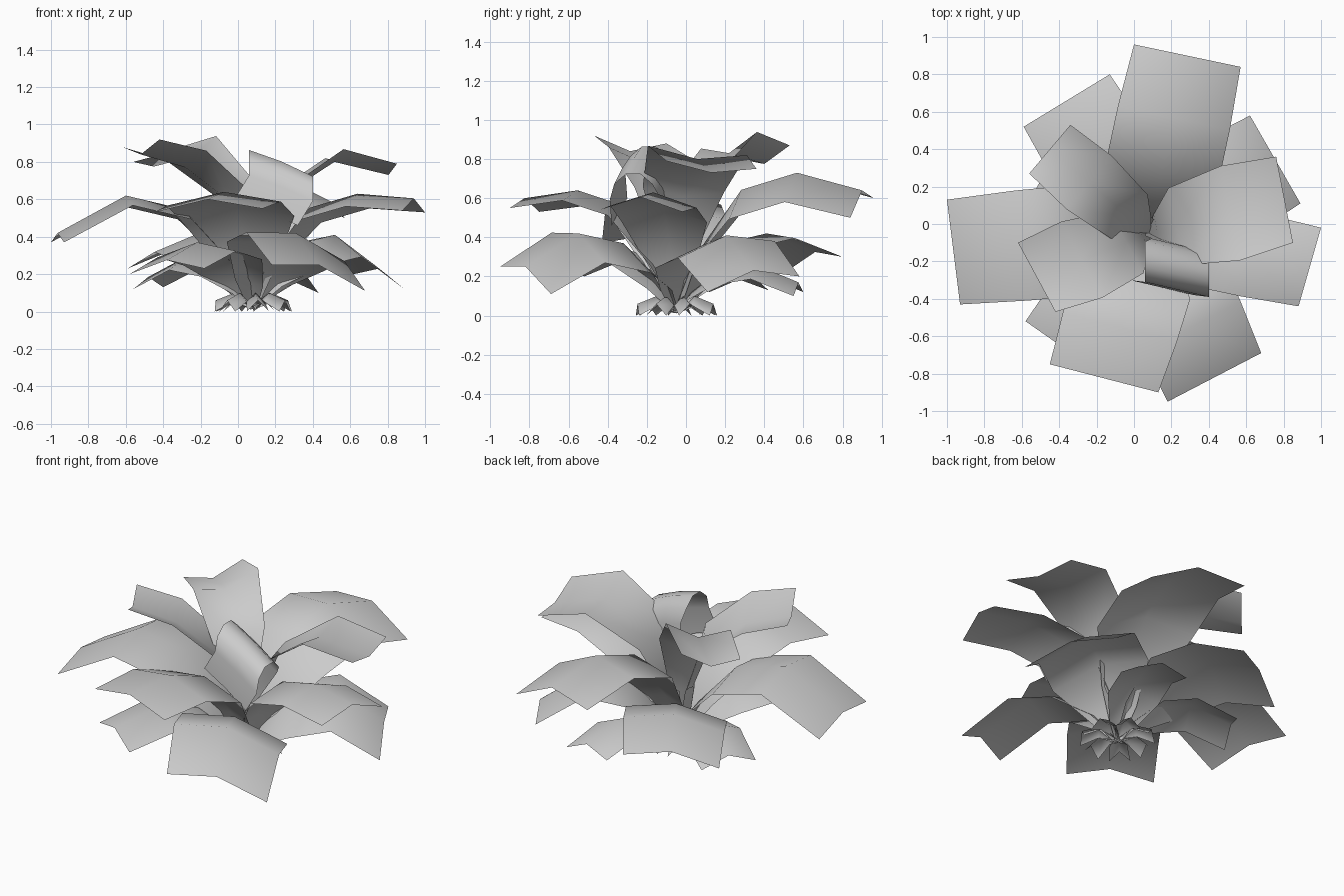
import bpy
from math import sin, cos, pi, tau
from mathutils import Vector

default_cube = bpy.data.objects.get("Cube")
if default_cube:
    bpy.data.objects.remove(default_cube)

GREY = (0.6, 0.6, 0.6, 1)
leaf_grey = bpy.data.materials.new("leaf_grey")
leaf_grey.use_nodes = True
leaf_grey.diffuse_color = GREY
leaf_grey.node_tree.nodes["Principled BSDF"].inputs["Base Color"].default_value = GREY

CENTRE = Vector((0.08, -0.05, 0))
UP = Vector((0, 0, 1))


def strip(name, midrib, half, widths, arch):
    """Smooth card along a midrib, with both edges dropped by the arch."""
    verts, faces = [], []
    for middle, width in zip(midrib, widths):
        side = half * width
        side.z *= width
        drop = UP * arch * width
        verts += [middle - side - drop, middle, middle + side - drop]
    for row in range(len(midrib) - 1):
        for k in (3 * row, 3 * row + 1):
            faces.append((k, k + 1, k + 4, k + 3))
    mesh = bpy.data.meshes.new(name)
    mesh.from_pydata(verts, [], faces)
    mesh.materials.append(leaf_grey)
    mesh.shade_smooth()
    bpy.context.collection.objects.link(bpy.data.objects.new(name, mesh))


# Leaf shapes: reach along the leaf, share of the peak height, share of the tip width
STEEP = ((0, 0.05, 0.1), (0.06, 0.4, 0.4), (0.2, 0.76, 0.9), (0.6, 1, 1.1))
SPREADING = ((0, 0.06, 0.1), (0.12, 0.45, 0.55), (0.35, 0.88, 1.05), (0.65, 1, 1.05))


def leaf(name, shape, peak, arch, corner_a, corner_b):
    """Leaf that rises to its peak height and ends in two corners."""
    corner_a, corner_b = Vector(corner_a), Vector(corner_b)
    tip = (corner_a + corner_b) / 2 + UP * arch
    midrib, widths = [], []
    for reach, height, width in shape:
        middle = CENTRE.lerp(tip, reach)
        middle.z = height * peak
        midrib.append(middle)
        widths.append(width)
    strip(name, midrib + [tip], (corner_b - corner_a) / 2, widths + [1], arch)


# Upper leaves: steep and cupped
leaf("upper_leaf_left", STEEP, 0.8, -0.04, (0.85, -0.1, 0.79), (0.76, 0.36, 0.75))
leaf("upper_leaf_right", STEEP, 0.77, -0.06, (-0.62, -0.1, 0.88), (-0.42, -0.47, 0.92))
leaf("upper_leaf_back", STEEP, 0.83, -0.06, (-0.34, 0.53, 0.87), (-0.56, 0.27, 0.8))

# Middle leaves: wide and spreading
leaf("middle_leaf_back", SPREADING, 0.73, 0.09, (0, 0.96, 0.6), (0.57, 0.84, 0.5))
leaf("middle_leaf_left", SPREADING, 0.63, 0.07, (1, -0.02, 0.53), (0.88, -0.44, 0.54))
leaf("middle_leaf_front", SPREADING, 0.64, 0.06, (0.13, -0.9, 0.55), (-0.45, -0.75, 0.53))
leaf("middle_leaf_right", SPREADING, 0.62, 0.05, (-0.93, -0.43, 0.37), (-1, 0.13, 0.37))

# Lower leaves: drooping toward the tips
leaf("lower_leaf_front", SPREADING, 0.42, 0.07, (0.18, -0.95, 0.25), (0.68, -0.69, 0.11))
leaf("lower_leaf_back_left", SPREADING, 0.41, 0.07, (0.89, 0.11, 0.12), (0.62, 0.58, 0.2))
leaf("lower_leaf_back_right", SPREADING, 0.42, 0.06, (-0.13, 0.8, 0.3), (-0.59, 0.52, 0.23))
leaf("lower_leaf_front_right", SPREADING, 0.37, 0.06, (-0.58, -0.52, 0.2), (-0.18, -0.8, 0.23))

# Bottom leaves: short, tucked under the others
leaf("bottom_leaf_right", SPREADING, 0.29, 0.06, (-0.4, 0.42, 0.13), (-0.56, 0.12, 0.12))
leaf("bottom_leaf_back", SPREADING, 0.26, 0.06, (0.43, 0.55, 0.1), (0.12, 0.6, 0.12))

# Front leaf: a riser, a rounded fold and a short hanging tip
curl = [CENTRE + UP * 0.05, Vector((0.13, -0.08, 0.4))]
for step in range(6):
    angle = pi * step / 5
    curl.append(Vector((0.23, -0.23 + 0.12 * cos(angle), 0.67 + 0.14 * sin(angle))))
curl.append(Vector((0.15, -0.34, 0.54)))
strip("curled_leaf", curl, Vector((0.17, -0.04, -0.07)), [0.1, 0.4, 0.8] + [1] * 6, 0.01)


def ring(name, count, half_width, profile, arch):
    """Ring of small cards; the profile lists radius, height and width."""
    widths = [width for radius, height, width in profile]
    for index in range(count):
        angle = tau * (index + 0.4) / count
        outward = Vector((cos(angle), sin(angle), 0))
        across = outward.cross(UP) * half_width
        midrib = [CENTRE + outward * radius + UP * height for radius, height, width in profile]
        strip(f"{name}_{index + 1}", midrib, across, widths, arch)


# Short leaves at the foot and upright blades in the heart
ring("foot_leaf", 7, 0.06, ((0, 0.03, 0.3), (0.1, 0.1, 0.8), (0.2, 0.06, 1)), 0.06)
ring("heart_blade", 5, 0.04, ((0, 0.02, 0.4), (0.04, 0.15, 1), (0.08, 0.36, 0.9)), 0.01)
